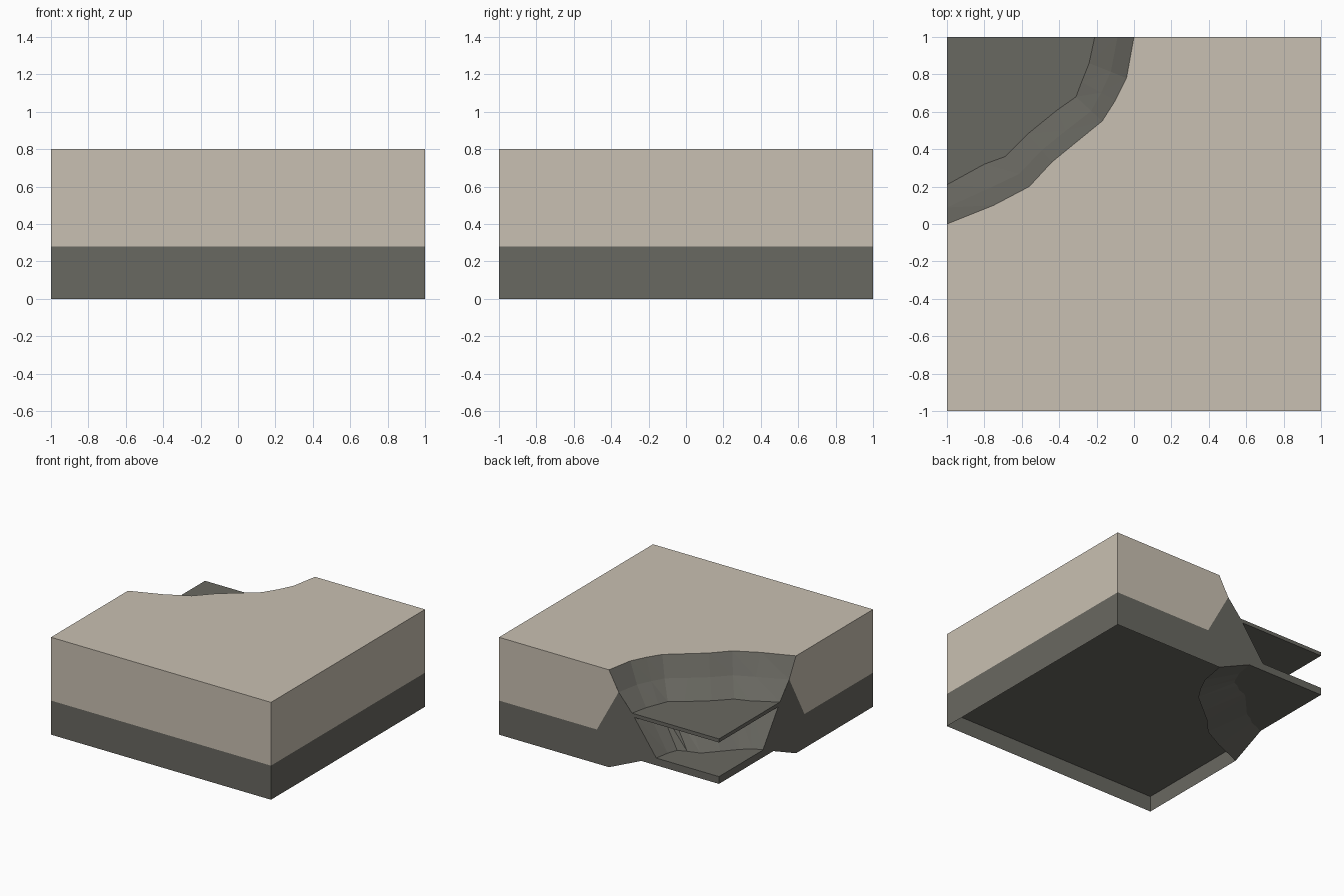
import bpy, bmesh
from mathutils import Vector

if "Cube" in bpy.data.objects:
    bpy.data.objects.remove(bpy.data.objects["Cube"])


def material(name, rgb):
    m = bpy.data.materials.new(name)
    m.diffuse_color = (*rgb, 1)
    m.use_nodes = True
    m.node_tree.nodes["Principled BSDF"].inputs["Base Color"].default_value = m.diffuse_color
    return m


SAND = material("pale_sand", (0.584, 0.527, 0.445))
ROCK = material("dark_rock", (0.141, 0.138, 0.119))

# Heights
TOP, LEDGE, FLOOR, BOTTOM, BAND = 0.80, 0.50, 0.19, 0.13, 0.28

# Cliff outlines, running from the back wall to the left wall
rim = [(0, 1), (-.04, .78), (-.10, .66), (-.17, .55), (-.33, .42),
       (-.44, .33), (-.56, .20), (-.75, .10), (-1, 0)]
ledge = [(-.21, 1), (-.24, .86), (-.28, .76), (-.31, .68), (-.41, .61),
         (-.57, .48), (-.69, .36), (-.80, .32), (-1, .21)]
foot = [(-.43, 1), (-.45, .88), (-.48, .80), (-.55, .77), (-.65, .74),
        (-.75, .63), (-.85, .52), (-.92, .46), (-1, .42)]
# Steeper shoulder just under the rim
shoulder = [(a[0] + (b[0] - a[0]) * .42, a[1] + (b[1] - a[1]) * .42)
            for a, b in zip(rim, ledge)]


def at(outline, z):
    return [(x, y, z) for x, y in outline]


def build(name, faces):
    """faces: (points, outward direction, material index)"""
    bm = bmesh.new()
    for pts, out, mat in faces:
        f = bm.faces.new([bm.verts.new(p) for p in pts])
        f.normal_update()
        if f.normal.dot(Vector(out)) < 0:
            f.normal_flip()
        f.material_index = mat
    bmesh.ops.remove_doubles(bm, verts=bm.verts, dist=1e-4)
    # Split concave outlines cleanly
    bmesh.ops.triangulate(bm, faces=[f for f in bm.faces if len(f.verts) > 4])
    me = bpy.data.meshes.new(name)
    bm.to_mesh(me)
    bm.free()
    me.materials.append(SAND)
    me.materials.append(ROCK)
    ob = bpy.data.objects.new(name, me)
    bpy.context.collection.objects.link(ob)
    return ob


# Flat top with the corner bitten out
build("ground_top", [(at(rim, TOP) + [(-1, -1, TOP), (1, -1, TOP), (1, 1, TOP)],
                      (0, 0, 1), 0)])

# Full outer walls at the front and right, in two colour bands
walls = []
for a, b, out in [((-1, -1), (1, -1), (0, -1, 0)), ((1, -1), (1, 1), (1, 0, 0))]:
    for z0, z1, mat in [(0, BAND, 1), (BAND, TOP, 0)]:
        walls.append(([(*a, z0), (*b, z0), (*b, z1), (*a, z1)], out, mat))

# Back wall profiles, mirrored across the diagonal for the left wall
sand_part = [(1, TOP), (0, TOP), (-.088, .64), (.11, BAND), (1, BAND)]
rock_part = [(1, BAND), (.11, BAND), (-.088, .64), (-.21, LEDGE),
             (-.43, FLOOR), (0, 0), (1, 0)]
for part, mat in [(sand_part, 0), (rock_part, 1)]:
    walls.append(([(s, 1, z) for s, z in part], (0, 1, 0), mat))
    walls.append(([(-1, -s, z) for s, z in part], (-1, 0, 0), mat))
build("outer_walls", walls)

# Faceted cliff, with an undercut lip running back beneath the tile
rows = [at(rim, TOP), at(shoulder, .64), at(ledge, LEDGE),
        at(foot, FLOOR), at(rim, 0)]
cliff = []
for i, (hi, lo) in enumerate(zip(rows, rows[1:])):
    out = (-1, 1, -1) if i == 3 else (-1, 1, .5)
    for j in range(len(hi) - 1):
        cliff.append(([hi[j], hi[j + 1], lo[j + 1]], out, 1))
        cliff.append(([hi[j], lo[j + 1], lo[j]], out, 1))
build("cliff_face", cliff)

# Thin shelf sticking out of the cliff
shelf = ledge + [(-1, 1)]
low = LEDGE - .03
build("upper_shelf", [
    (at(shelf, LEDGE), (0, 0, 1), 1),
    (at(shelf, low), (0, 0, -1), 1),
    ([(-.21, 1, LEDGE), (-1, 1, LEDGE), (-1, 1, low), (-.21, 1, low)], (0, 1, 0), 1),
    ([(-1, .21, LEDGE), (-1, 1, LEDGE), (-1, 1, low), (-1, .21, low)], (-1, 0, 0), 1)])

# Lower floor slab, whose underside spans the whole tile
edge = [(-.43, FLOOR), (1, FLOOR), (1, BOTTOM), (-.29, BOTTOM)]
edge = [(-1 if s == 1 else s, z) for s, z in edge]
build("lower_slab", [
    (at(foot + [(-1, 1)], FLOOR), (0, 0, 1), 1),
    (at([(-1, -1), (1, -1), (1, 1), (-1, 1)], BOTTOM), (0, 0, -1), 1),
    ([(s, 1, z) for s, z in edge], (0, 1, 0), 1),
    ([(-1, -s, z) for s, z in edge], (-1, 0, 0), 1)])
